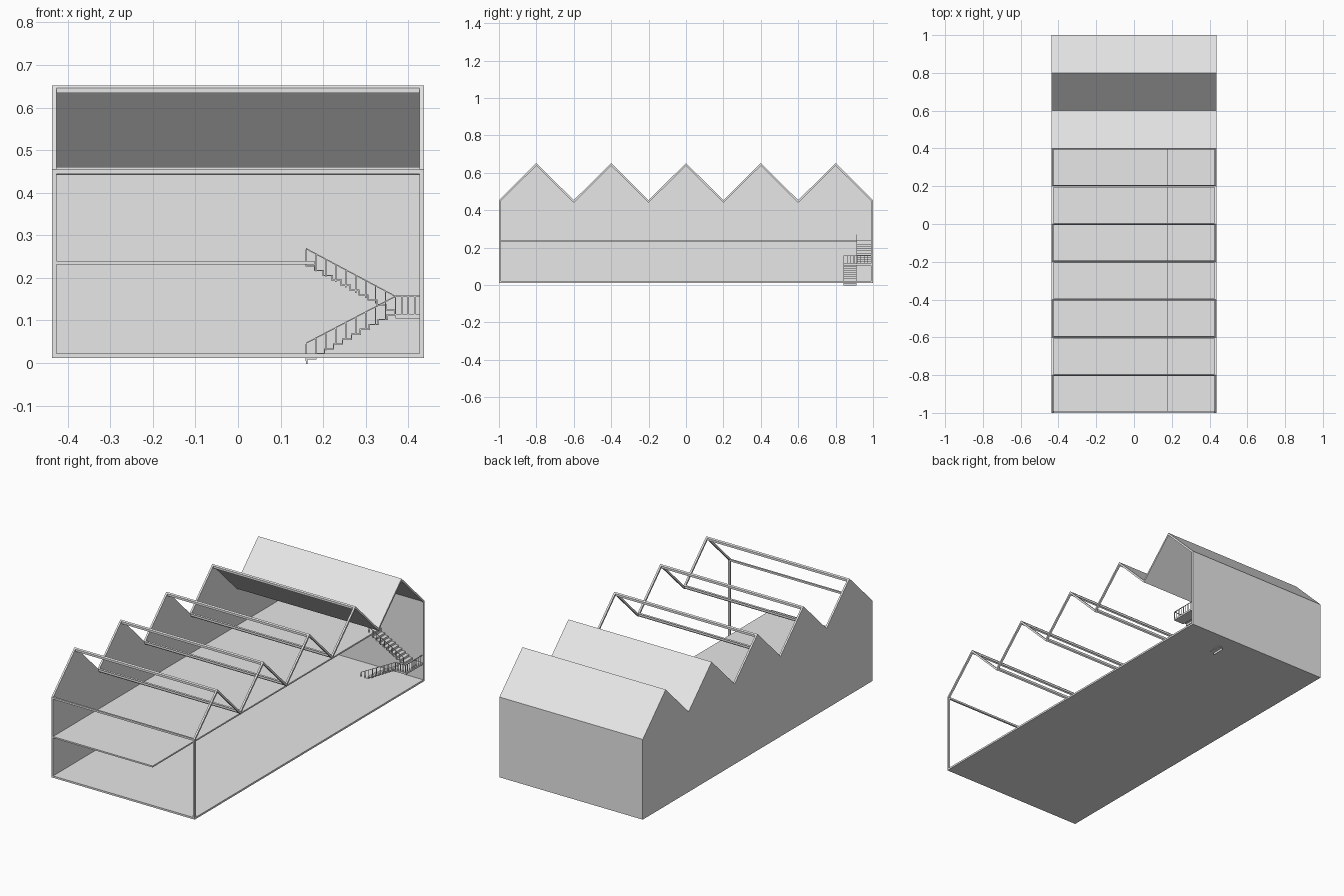
import bpy
import bmesh

cube = bpy.data.objects.get("Cube")
if cube:
    bpy.data.objects.remove(cube, do_unlink=True)

# One plain grey for the whole building
grey = bpy.data.materials.new("light grey")
grey.use_nodes = True
grey.diffuse_color = (0.8, 0.8, 0.8, 1)
grey.node_tree.nodes["Principled BSDF"].inputs["Base Color"].default_value = (0.8, 0.8, 0.8, 1)

W = 0.4365      # half width
L = 1.0         # half length
T = 0.01        # wall and beam thickness
BASE, EAVE, PEAK = 0.012, 0.454, 0.652
BAY = 0.2       # half of one roof bay


def finish(name, bm):
    bmesh.ops.recalc_face_normals(bm, faces=bm.faces)
    mesh = bpy.data.meshes.new(name)
    bm.to_mesh(mesh)
    bm.free()
    mesh.materials.append(grey)
    obj = bpy.data.objects.new(name, mesh)
    bpy.context.scene.collection.objects.link(obj)
    return obj


def extrude(bm, corners, shift):
    face = bm.faces.new([bm.verts.new(c) for c in corners])
    new = bmesh.ops.extrude_face_region(bm, geom=[face])["geom"]
    bmesh.ops.translate(bm, vec=shift, verts=[v for v in new if isinstance(v, bmesh.types.BMVert)])


def add_box(bm, x0, x1, y0, y1, z0, z1):
    extrude(bm, [(x0, y0, z0), (x1, y0, z0), (x1, y1, z0), (x0, y1, z0)], (0, 0, z1 - z0))


def box(name, *bounds):
    bm = bmesh.new()
    add_box(bm, *bounds)
    return finish(name, bm)


def side_prism(name, profile, x0, x1):
    """Extrude a (y, z) profile across the building."""
    bm = bmesh.new()
    extrude(bm, [(x0, y, z) for y, z in profile], (x1 - x0, 0, 0))
    return finish(name, bm)


def band(line, depth):
    return line + [(y, z - depth) for y, z in reversed(line)]


# Zigzag roof line from front eave to back eave
zigzag = [(-L + i * BAY, PEAK if i % 2 else EAVE) for i in range(11)]

# Floor, mezzanine and the two closed walls
box("ground_floor", -W, W, -L, L, BASE, BASE + T)
box("mezzanine_floor", -W + T, 0.18, -L, L - T, 0.231, 0.239)
box("back_wall", -W, W, L - T, L, BASE, EAVE)
side_prism("left_wall", [(-L, BASE)] + zigzag + [(L, BASE)], -W, -W + T)

# Roof panels over the back bays
side_prism("roof_panels", band(zigzag[7:], 0.012), -W, W)

# Open frame: sloping rafters, corner posts and cross beams
side_prism("right_rafters", band(zigzag, 0.014), W - T, W)
for name, y in (("front_right_post", -L), ("back_right_post", L - T)):
    box(name, W - T, W, y, y + T, BASE, EAVE)
box("front_eave_beam", -W, W, -L, -L + T, EAVE - T, EAVE)
for i, (y, z) in enumerate(zigzag[1:8], 1):
    drop = -0.006 if i % 2 else 0.006
    chevron = [(y - 0.006, z + drop), (y, z), (y + 0.006, z + drop)]
    side_prism("roof_cross_beam", band(chevron, 0.012), -W, W)

# Staircase: two flights and a landing in the back right corner
X0, X1 = 0.16, 0.37
Y0, Y1, Y2 = 0.843, 0.912, L - T
LAND, STEPS, RAIL = 0.115, 10, 0.04
RUN, RISE = (X1 - X0) / STEPS, LAND / STEPS


def flight(name, y0, y1, x_start, direction, z_start):
    """Folded plate of treads and risers."""
    bm = bmesh.new()
    plate = 0.003
    for i in range(STEPS):
        a = x_start + direction * i * RUN
        b = a + direction * RUN
        top = z_start + (i + 1) * RISE
        add_box(bm, min(a, b), max(a, b), y0, y1, top - plate, top)
        c = a + direction * plate
        add_box(bm, min(a, c), max(a, c), y0, y1, top - RISE - plate, top - plate)
    return finish(name, bm)


def railing(name, start, end, count):
    """Handrail with thin posts, between two foot points."""
    bm = bmesh.new()
    r = 0.0015
    x0, y0, z0 = start
    x1, y1, z1 = end
    along_x = abs(x1 - x0) > abs(y1 - y0)
    dx, dy = (0, r) if along_x else (r, 0)
    corners = [(x0 - dx, y0 - dy, z0 + RAIL), (x0 + dx, y0 + dy, z0 + RAIL),
               (x0 + dx, y0 + dy, z0 + RAIL + 2 * r), (x0 - dx, y0 - dy, z0 + RAIL + 2 * r)]
    extrude(bm, corners, (x1 - x0, y1 - y0, z1 - z0))
    for i in range(count):
        t = i / (count - 1)
        x, y, z = (a + (b - a) * t for a, b in zip(start, end))
        add_box(bm, x - r, x + r, y - r, y + r, z, z + RAIL)
    return finish(name, bm)


flight("lower_flight", Y0, Y1, X0, 1, 0)
flight("upper_flight", Y1, Y2, X1, -1, LAND)
box("stair_landing", X1, W - 0.003, Y0, Y2, LAND - 0.01, LAND)

xe = W - 0.006
railing("lower_railing", (X0, Y0, 0.005), (X1, Y0, LAND), 10)
railing("upper_railing", (X1, Y1, LAND), (X0, Y1, 0.227), 10)
railing("landing_front_railing", (X1, Y0, LAND), (xe, Y0, LAND), 5)
railing("landing_side_railing", (xe, Y0, LAND), (xe, Y2, LAND), 9)
